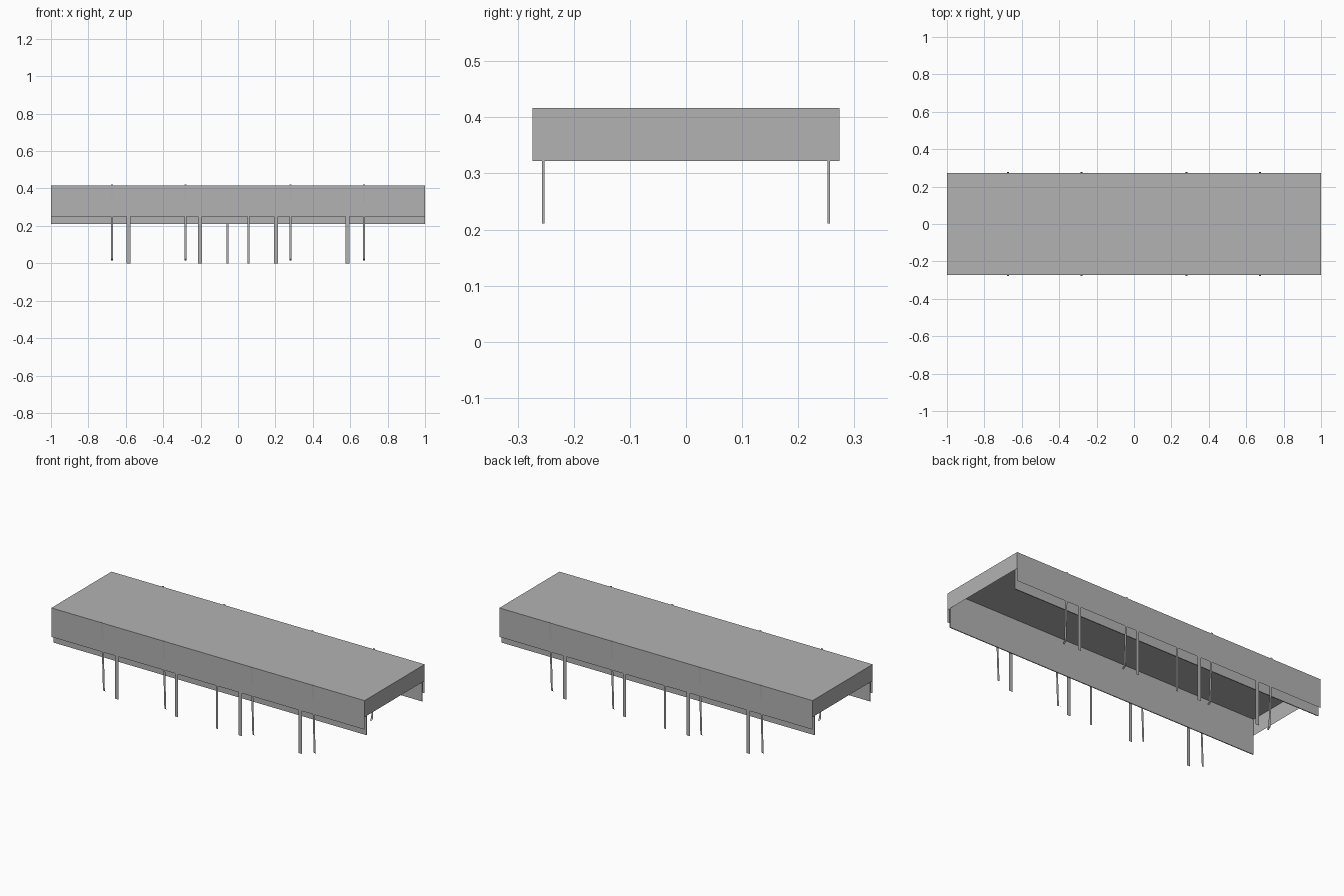
import bpy

cube = bpy.data.objects.get("Cube")
if cube:
    bpy.data.objects.remove(cube, do_unlink=True)

COLOR = (0.45, 0.45, 0.45, 1)
grey = bpy.data.materials.new("light_grey")
grey.use_nodes = True
grey.diffuse_color = COLOR
grey.node_tree.nodes["Principled BSDF"].inputs["Base Color"].default_value = COLOR

TOP = 0.417
HALF_Y = 0.274
INNER_Y = 0.2545


def add_mesh(name, verts, faces):
    mesh = bpy.data.meshes.new(name)
    mesh.from_pydata(verts, [], faces)
    mesh.materials.append(grey)
    mesh.update()
    obj = bpy.data.objects.new(name, mesh)
    bpy.context.collection.objects.link(obj)
    return obj


def strip(name, x, width, path, side):
    """Flat ribbon across x that follows a (y, z) path; side turns it half way round."""
    verts = [(side * (x + e * width / 2), side * y, z) for y, z in path for e in (-1, 1)]
    faces = [(2 * i, 2 * i + 1, 2 * i + 3, 2 * i + 2) for i in range(len(path) - 1)]
    return add_mesh(name, verts, faces)


# Flat roof sheet
strip("roof", 0, 2, [(-HALF_Y, TOP), (HALF_Y, TOP)], 1)

for side, label in ((1, "front"), (-1, "back")):
    # Long outer skirt
    strip(label + "_skirt", 0, 2, [(-HALF_Y, 0.25), (-HALF_Y, TOP)], side)

    # Short skirt closing one end
    x = side
    add_mesh(("left" if side > 0 else "right") + "_end_skirt",
             [(x, -side * HALF_Y, 0.322), (x, side * HALF_Y, 0.322),
              (x, side * HALF_Y, TOP), (x, -side * HALF_Y, TOP)], [(0, 1, 2, 3)])

    # Thin inner board hanging below the skirt
    bpy.ops.mesh.primitive_cube_add(size=1, location=(0, -side * INNER_Y, (0.21 + TOP) / 2))
    board = bpy.context.object
    board.name = label + "_inner_board"
    board.scale = (1.998, 0.005, TOP - 0.21 - 0.002)
    board.data.materials.append(grey)

    # Wide flat posts
    for i, x in enumerate((-0.586, -0.203, 0.203, 0.586)):
        strip(f"{label}_wide_post_{i + 1}", x, 0.021, [(-0.27, 0), (-0.27, TOP - 0.002)], side)

    # Off-centre narrow post
    strip(label + "_narrow_post", 0.056, 0.012, [(-0.27, 0), (-0.27, TOP - 0.002)], side)

    # Leaning hangers with a small inward hook at the foot
    for i, x in enumerate((-0.673, -0.281, 0.281, 0.673)):
        strip(f"{label}_hanger_{i + 1}", x, 0.012,
              [(-0.248, 0.014), (-0.262, 0.024), (-0.278, TOP + 0.003)], side)
